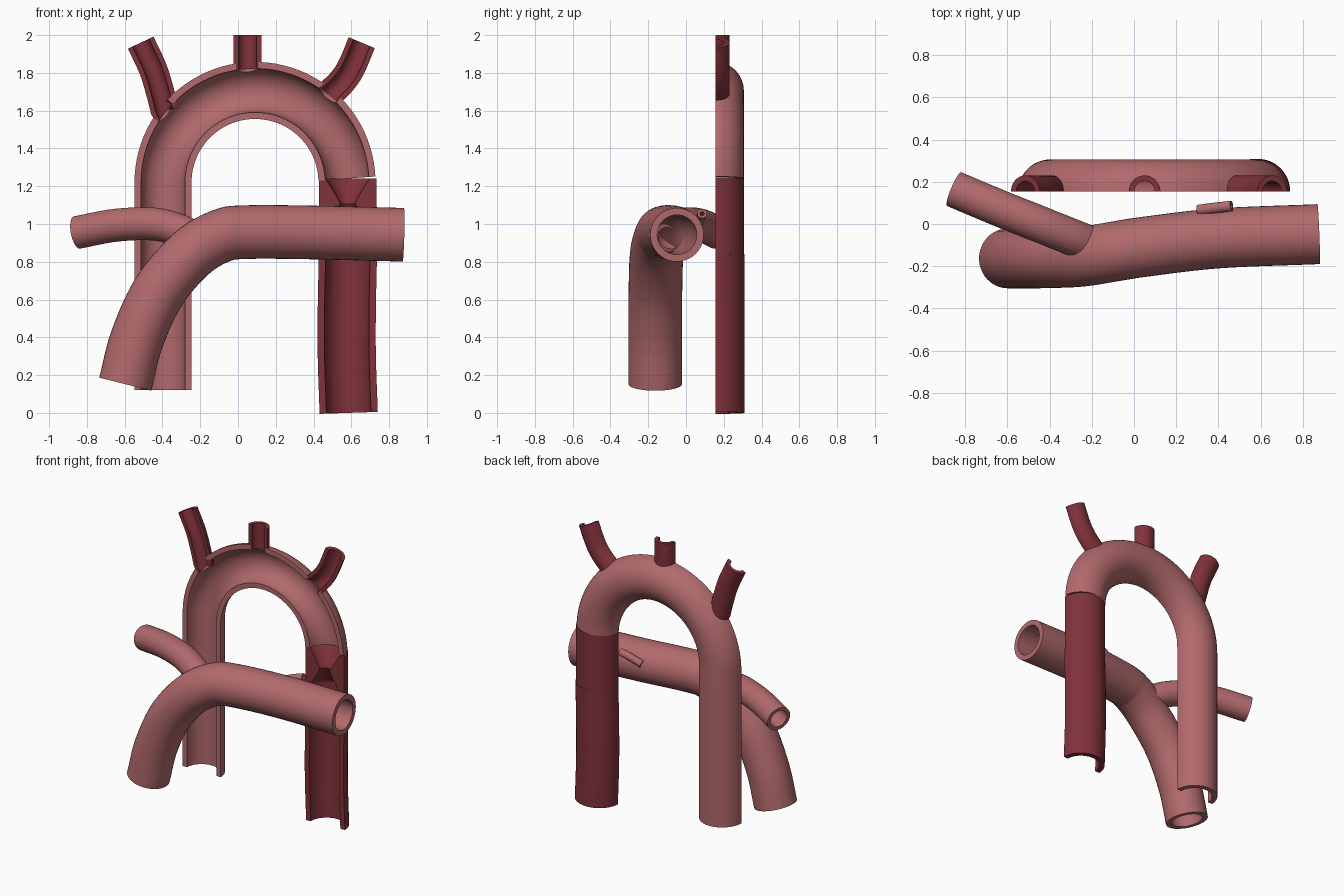
import bpy, math
from mathutils import Vector

if "Cube" in bpy.data.objects:
    bpy.data.objects.remove(bpy.data.objects["Cube"])


def material(name, rgb):
    m = bpy.data.materials.new(name)
    m.use_nodes = True
    m.diffuse_color = (*rgb, 1)
    m.node_tree.nodes["Principled BSDF"].inputs["Base Color"].default_value = (*rgb, 1)
    return m


PINK = material("vessel pink", (0.445, 0.144, 0.15))
DARK = material("vessel dark red", (0.216, 0.032, 0.042))
CUT_Y = 0.155          # plane on which the arch is sliced open
ARC = Vector((0.09, CUT_Y, 1.22))
ARC_R = 0.487


def spline(points, steps=10):
    """Smooth path through a few points."""
    p = [Vector(q) for q in points]
    p = [2 * p[0] - p[1]] + p + [2 * p[-1] - p[-2]]
    path = []
    for a, b, c, d in zip(p, p[1:], p[2:], p[3:]):
        for k in range(steps):
            t = k / steps
            path.append(0.5 * (2 * b + (c - a) * t + (2 * a - 5 * b + 4 * c - d) * t * t
                               + (3 * b - a - 3 * c + d) * t ** 3))
    return path + [p[-2]]


def vessel(name, path, outer, inner, mat, half=False, start_dir=None):
    """Hollow tube along a path; half keeps only the rear wall. inner may vary per point."""
    n = 24 if half else 40
    cols = n + 1 if half else n
    verts, faces = [], []
    for i, c in enumerate(path):
        t = (path[min(i + 1, len(path) - 1)] - path[max(i - 1, 0)]).normalized()
        if i == 0 and start_dir:
            t = start_dir
        back = Vector((0, 1, 0))
        back = (back - t * back.dot(t)).normalized()
        side = back.cross(t)
        r_in = inner[i] if isinstance(inner, list) else inner
        for r in (outer, r_in):
            for k in range(cols):
                a = math.pi * (1 if half else 2) * k / n
                verts.append(c + r * (math.cos(a) * side + math.sin(a) * back))

    def vid(i, layer, k):
        return (2 * i + layer) * cols + k % cols

    last = len(path) - 1
    for k in range(n):
        for i in range(last):
            faces.append([vid(i, 0, k), vid(i, 0, k + 1), vid(i + 1, 0, k + 1), vid(i + 1, 0, k)])
            faces.append([vid(i, 1, k), vid(i + 1, 1, k), vid(i + 1, 1, k + 1), vid(i, 1, k + 1)])
        faces.append([vid(0, 0, k), vid(0, 1, k), vid(0, 1, k + 1), vid(0, 0, k + 1)])
        faces.append([vid(last, 0, k), vid(last, 0, k + 1), vid(last, 1, k + 1), vid(last, 1, k)])
    if half:
        for i in range(last):
            faces.append([vid(i, 0, 0), vid(i + 1, 0, 0), vid(i + 1, 1, 0), vid(i, 1, 0)])
            faces.append([vid(i, 0, n), vid(i, 1, n), vid(i + 1, 1, n), vid(i + 1, 0, n)])
    me = bpy.data.meshes.new(name)
    me.from_pydata(verts, [], faces)
    me.materials.append(mat)
    ob = bpy.data.objects.new(name, me)
    bpy.context.collection.objects.link(ob)
    activate(ob)
    bpy.ops.object.mode_set(mode="EDIT")
    bpy.ops.mesh.select_all(action="SELECT")
    bpy.ops.mesh.normals_make_consistent(inside=False)
    bpy.ops.object.mode_set(mode="OBJECT")
    smooth(ob)
    return ob


def activate(ob):
    bpy.ops.object.select_all(action="DESELECT")
    ob.select_set(True)
    bpy.context.view_layer.objects.active = ob


def smooth(ob):
    activate(ob)
    bpy.ops.object.shade_smooth_by_angle(angle=math.radians(35))


# Sliced arch: straight ascending leg, then a half circle
path = [Vector((ARC.x - ARC_R, CUT_Y, 0.12 + 0.1 * k)) for k in range(11)]
for k in range(49):
    a = math.radians(180 - 177.6 * k / 48)
    path.append(ARC + ARC_R * Vector((math.cos(a), 0, math.sin(a))))
arch = vessel("arch", path, 0.151, 0.116, PINK, half=True)

# Three sliced branches, each plugged into a hole in the arch wall
branches = {
    "right_arch_branch": [(-0.385, 1.59), (-0.41, 1.69), (-0.45, 1.82), (-0.515, 1.96)],
    "middle_arch_branch": [(0.05, 1.82), (0.05, 1.88), (0.05, 2.0)],
    "left_arch_branch": [(0.48, 1.685), (0.55, 1.755), (0.60, 1.83), (0.655, 1.96)],
}
for name, pts in branches.items():
    path = spline([(x, CUT_Y, z) for x, z in pts])
    radial = (path[0] - ARC).normalized()
    vessel(name, path, 0.075, 0.048, DARK, half=True, start_dir=radial)
    bpy.ops.mesh.primitive_cylinder_add(vertices=32, radius=0.06, depth=0.16, location=path[0],
                                        rotation=radial.to_track_quat("Z", "Y").to_euler())
    cutter = bpy.context.object
    cutter.hide_render = True
    activate(arch)
    mod = arch.modifiers.new("hole", "BOOLEAN")
    mod.object, mod.operation, mod.solver = cutter, "DIFFERENCE", "EXACT"
    # keep the modifier first so that smoothing follows it
    bpy.ops.object.modifier_move_to_index(modifier=mod.name, index=0)
    bpy.ops.object.modifier_apply(modifier=mod.name)
    bpy.data.objects.remove(cutter)

# Narrowed segment: even outside, hourglass lumen
path = [Vector((0.58, CUT_Y, 0.83 + 0.41 * k / 40)) for k in range(41)]
lumen = [0.118 - 0.08 * max(0, 1 - abs(p.z - 1.11) / 0.13) ** 0.9 for p in path]
vessel("narrowed_segment", path, 0.152, lumen, DARK, half=True)

# Descending leg, bowed very slightly
vessel("descending_leg", spline([(0.586, CUT_Y, 0), (0.576, CUT_Y, 0.3),
                                 (0.576, CUT_Y, 0.55), (0.582, CUT_Y, 0.84)]),
       0.154, 0.118, DARK, half=True)

# Front trunk, rising and turning to the left
vessel("front_trunk", spline([(-0.597, -0.163, 0.152), (-0.535, -0.163, 0.39), (-0.42, -0.162, 0.64),
                              (-0.25, -0.155, 0.84), (-0.09, -0.13, 0.937), (0.05, -0.108, 0.957),
                              (0.4, -0.068, 0.955), (0.875, -0.048, 0.943)]),
       0.142, 0.105, PINK)

# Side branch of the trunk, running to the rear right
vessel("trunk_side_branch", spline([(-0.852, 0.165, 0.955), (-0.65, 0.08, 0.993), (-0.45, 0, 1.0),
                                    (-0.32, -0.052, 0.97), (-0.225, -0.09, 0.925)]),
       0.087, 0.062, PINK)

# Small duct stub on the back of the trunk
vessel("duct_stub", spline([(0.305, 0.066, 1.0), (0.38, 0.076, 1.03), (0.463, 0.085, 1.055)], 4),
       0.025, 0.012, PINK)
